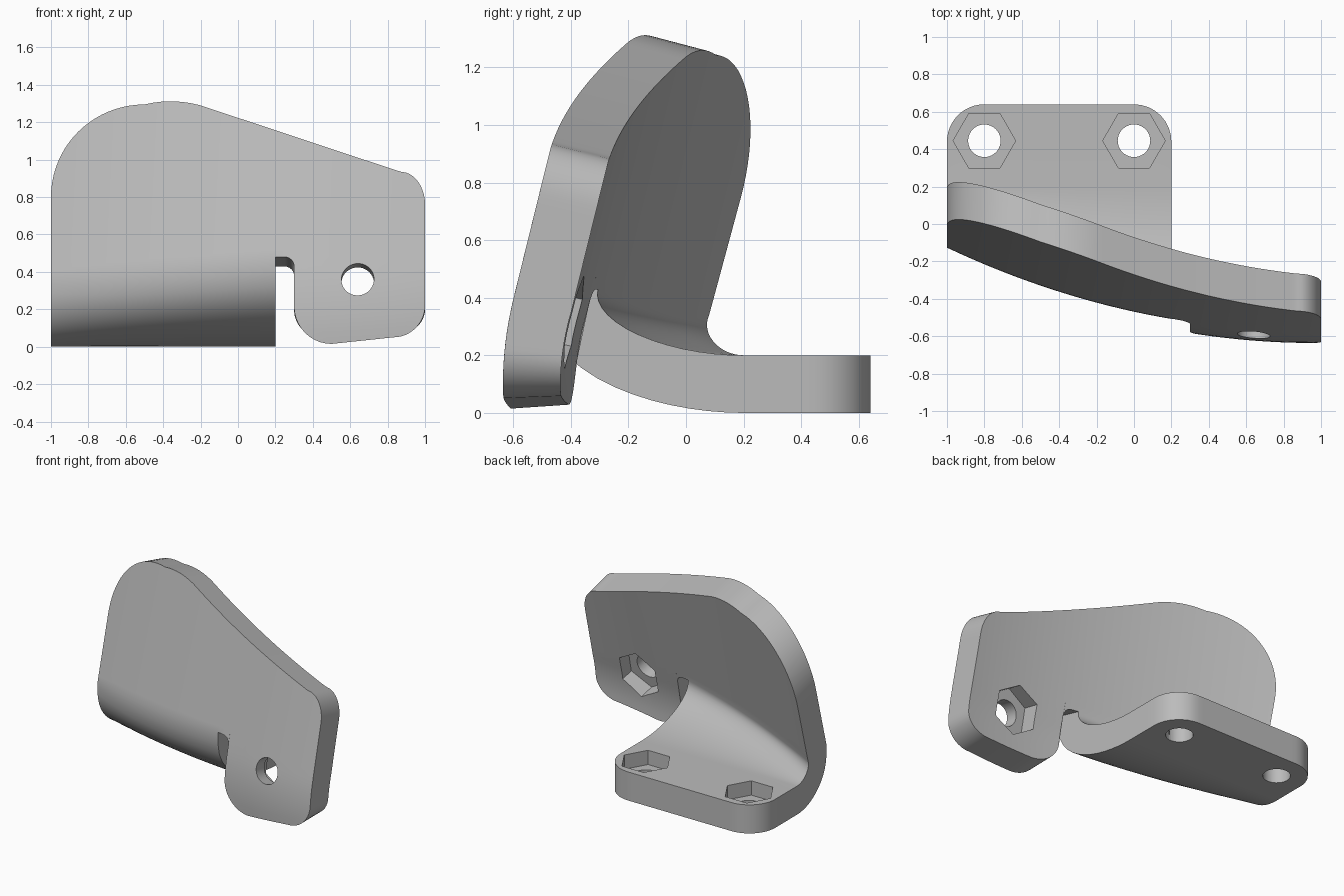
import bpy, bmesh
from math import sqrt, cos, sin, pi, atan2
from mathutils import Matrix, Vector

if "Cube" in bpy.data.objects:
    bpy.data.objects.remove(bpy.data.objects["Cube"])

THICK = 0.2
BASE_ROWS, BEND_ROWS, WALL_ROWS = 3, 14, 18
SPLIT = 0.2          # x where the base ends and the free tab begins
SLOT = 0.3           # x of the tab's inner edge


def quarter(u):
    """Height of a unit quarter circle at u."""
    return sqrt(max(0.0, 1 - u * u))


# Leaning, curved wall: front face and its slope
def slope(x, z):
    s = 0.258 - 0.012 * x
    return s if z >= 0.4 else s - (s + 0.08) * (0.4 - z) / 0.4


def front_y(x, z):
    y = -0.255 - 0.245 * x - 0.125 * (1 - x * x)
    s = slope(x, 1)
    if z >= 0.4:
        return y + s * (z - 0.8)
    return y - 0.4 * s - (0.4 - z) * (s + slope(x, z)) / 2


def wall_pair(x, z):
    s, y = slope(x, z), front_y(x, z)
    return Vector((x, y, z)), Vector((x, y + THICK, z - THICK * s))


# Outline of the wall, tab and base
def wall_top(x):
    if x < -0.5:
        return 0.8 + 0.495 * quarter((x + 0.5) / 0.5)
    if x < -0.2:
        return 1.312 - 0.86 * (x + 0.36) ** 2
    if x < 0.87:
        return 1.29 - 0.332 * (x + 0.2)
    return 0.76 + 0.175 * quarter((x - 0.87) / 0.13)


def tab_bottom(x):
    if x <= 0.25:
        return 0.48
    if x <= SLOT:
        return 0.43 + 0.05 * quarter((x - 0.25) / 0.05)
    if x < 0.5:
        return 0.215 - 0.2 * quarter((0.5 - x) / 0.2)
    if x < 0.83:
        return 0.015 + 0.035 * (x - 0.5) / 0.33
    return 0.05 + 0.17 * (1 - quarter((x - 0.83) / 0.17))


def base_end(x):
    edge = max(-0.8 - x, x, 0)
    return 0.44 + 0.2 * quarter(edge / 0.2)


# One column of (outer, inner) points, from the base edge up to the wall top
def column(x):
    pairs = []
    start = 0.48 + 0.09 * (x - SPLIT) if x <= SPLIT else tab_bottom(x)
    if x <= SPLIT:
        for i in range(BASE_ROWS):
            y = base_end(x) + (0.2 - base_end(x)) * i / BASE_ROWS
            pairs.append((Vector((x, y, 0)), Vector((x, y, THICK))))
        # Conic bend on the inside, offset by the sheet thickness
        p0, p2 = Vector((x, 0.2, THICK)), wall_pair(x, start)[1]
        s, w = slope(x, start), 0.58
        p1 = Vector((x, p2.y - s * (p2.z - THICK), THICK))
        for i in range(BEND_ROWS):
            t = i / BEND_ROWS
            a, b, c = (1 - t) ** 2, 2 * w * t * (1 - t), t * t
            p = (a * p0 + b * p1 + c * p2) / (a + b + c)
            # Direction along the curve from the conic's hodograph
            d = ((1 - t) ** 2 * w * (p1 - p0) + t * (1 - t) * (p2 - p0)
                 + t * t * w * (p2 - p1)).normalized()
            pairs.append((p + THICK * Vector((0, d.z, d.y)) * Vector((0, 0, 0)).length
                          + THICK * Vector((0, -d.z, d.y)), p))
    else:
        pairs = [None] * (BASE_ROWS + BEND_ROWS)
    top = wall_top(x)
    for i in range(WALL_ROWS + 1):
        pairs.append(wall_pair(x, start + (top - start) * i / WALL_ROWS))
    return pairs


def spread(a, b, n, ease=0):
    """n values from a towards b; ease -1 crowds at a, 1 crowds at b."""
    out = []
    for i in range(n):
        t = i / n
        t = 1 - cos(t * pi / 2) if ease < 0 else sin(t * pi / 2) if ease > 0 else t
        out.append(a + (b - a) * t)
    return out


xs = (spread(-1, -0.5, 20, -1) + spread(-0.5, 0, 12) + spread(0, SPLIT, 8, 1)
      + [SPLIT, 0.25] + spread(0.26, SLOT, 4, 1) + [SLOT]
      + spread(SLOT + 0.0005, 0.5, 10, -1) + spread(0.5, 0.83, 6)
      + spread(0.83, 1, 12, 1) + [1])

bm = bmesh.new()
grid = [[p and tuple(bm.verts.new(v) for v in p) for p in column(x)] for x in xs]
edges = {}
for left, right in zip(grid, grid[1:]):
    for r in range(len(left) - 1):
        loop = [left[r], right[r], right[r + 1], left[r + 1]]
        if None in loop:
            continue
        bm.faces.new([v[0] for v in loop])
        bm.faces.new([v[1] for v in reversed(loop)])
        for a, b in zip(loop, loop[1:] + loop[:1]):
            if (b, a) in edges:
                del edges[(b, a)]
            else:
                edges[(a, b)] = True
# Close the rim of the sheet
for a, b in edges:
    bm.faces.new([b[0], a[0], a[1], b[1]])
bmesh.ops.recalc_face_normals(bm, faces=bm.faces)
mesh = bpy.data.meshes.new("angled_bracket")
bm.to_mesh(mesh)
bm.free()
bracket = bpy.data.objects.new("angled_bracket", mesh)
bpy.context.collection.objects.link(bracket)

grey = bpy.data.materials.new("plain grey")
grey.use_nodes = True
color = (0.5, 0.5, 0.5, 1)
grey.diffuse_color = color
grey.node_tree.nodes["Principled BSDF"].inputs["Base Color"].default_value = color
mesh.materials.append(grey)


# Bolt holes with hexagonal nut pockets
def cut(sides, radius, low, high, matrix, phase=0):
    b = bmesh.new()
    ring = [(radius * cos(phase + 2 * pi * i / sides),
             radius * sin(phase + 2 * pi * i / sides)) for i in range(sides)]
    face = b.faces.new([b.verts.new((x, y, low)) for x, y in ring])
    ext = bmesh.ops.extrude_face_region(b, geom=[face])["geom"]
    bmesh.ops.translate(b, vec=(0, 0, high - low),
                        verts=[e for e in ext if isinstance(e, bmesh.types.BMVert)])
    bmesh.ops.recalc_face_normals(b, faces=b.faces)
    b.transform(matrix)
    m = bpy.data.meshes.new("hole_cutter")
    b.to_mesh(m)
    b.free()
    m.materials.append(grey)
    cutter = bpy.data.objects.new("hole_cutter", m)
    cutter.hide_render = True
    bpy.context.collection.objects.link(cutter)
    mod = bracket.modifiers.new("hole", 'BOOLEAN')
    mod.operation, mod.solver, mod.object = 'DIFFERENCE', 'EXACT', cutter
    bpy.ops.object.modifier_apply(modifier=mod.name)
    bpy.data.objects.remove(cutter)


bpy.ops.object.select_all(action='DESELECT')
bracket.select_set(True)
bpy.context.view_layer.objects.active = bracket
s = slope(0.64, 0.36)
tab = (Matrix.Translation((0.64, front_y(0.64, 0.36), 0.36))
       @ Matrix.Rotation(atan2(-1, -s), 4, 'X'))
places = [(Matrix.Translation((x, 0.445, 0)), 0) for x in (-0.8, 0)] + [(tab, pi / 2)]
for matrix, phase in places:
    cut(40, 0.087, -0.1, 0.3, matrix)
    cut(6, 0.167, 0.1, 0.32, matrix, phase)

bpy.ops.object.shade_smooth_by_angle(angle=pi / 6)
